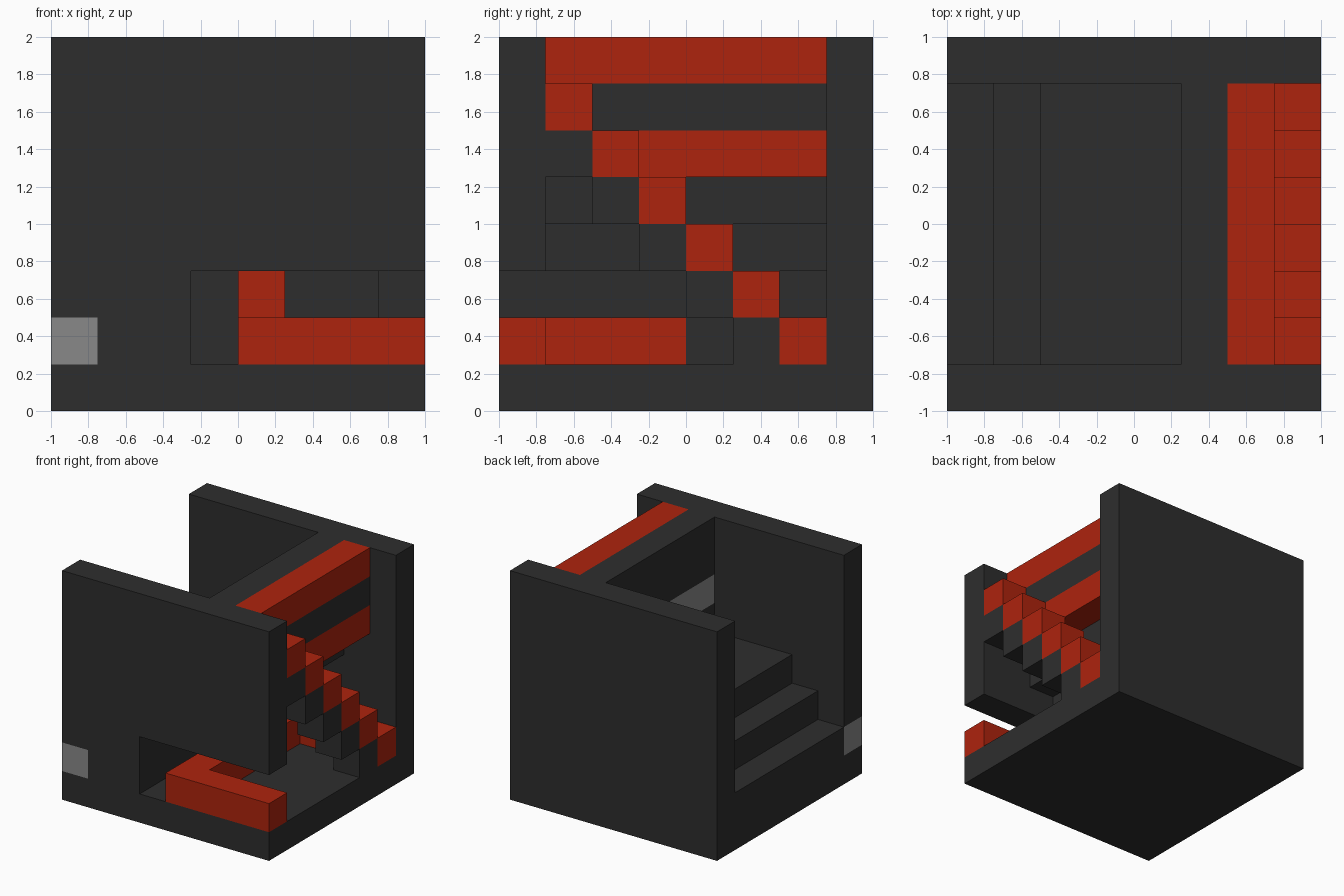
import bpy
import bmesh
from mathutils import Vector

if "Cube" in bpy.data.objects:
    bpy.data.objects.remove(bpy.data.objects["Cube"], do_unlink=True)

CELL = 0.25  # everything sits on an 8 x 8 x 8 grid of cells


def material(name, rgb):
    mat = bpy.data.materials.new(name)
    mat.use_nodes = True
    mat.diffuse_color = (*rgb, 1)
    mat.node_tree.nodes["Principled BSDF"].inputs["Base Color"].default_value = (*rgb, 1)
    return mat


charcoal = material("charcoal", (0.027, 0.027, 0.027))
red = material("red", (0.42, 0.017, 0.004))
grey = material("grey", (0.25, 0.25, 0.25))


def extrude(name, mat, profile, y0, y1):
    """Extrude an x-z outline, given in cells, from y0 to y1."""
    bm = bmesh.new()
    verts = [bm.verts.new((x * CELL - 1, y0 * CELL - 1, z * CELL)) for x, z in profile]
    face = bm.faces.new(verts)
    moved = bmesh.ops.extrude_face_region(bm, geom=[face])["geom"]
    bmesh.ops.translate(bm, vec=Vector((0, (y1 - y0) * CELL, 0)),
                        verts=[v for v in moved if isinstance(v, bmesh.types.BMVert)])
    bmesh.ops.recalc_face_normals(bm, faces=bm.faces)
    mesh = bpy.data.meshes.new(name)
    bm.to_mesh(mesh)
    bm.free()
    mesh.materials.append(mat)
    obj = bpy.data.objects.new(name, mesh)
    bpy.context.collection.objects.link(obj)
    return obj


def block(name, mat, x, y, z):
    """A box from cell ranges."""
    outline = [(x[0], z[0]), (x[1], z[0]), (x[1], z[1]), (x[0], z[1])]
    return extrude(name, mat, outline, *y)


# Floor and outer walls
block("floor", charcoal, (0, 8), (0, 8), (0, 1))
block("back_wall", charcoal, (0, 8), (7, 8), (1, 8))
extrude("front_wall", charcoal,
        [(1, 1), (3, 1), (3, 3), (8, 3), (8, 8), (0, 8), (0, 2), (1, 2)], 0, 1)
block("corner_block", grey, (0, 1), (0, 1), (1, 2))

# Wide steps up to the landing, with a room below it
extrude("steps_and_landing", charcoal,
        [(0, 1), (0, 2), (1, 2), (1, 3), (2, 3), (2, 4), (5, 4), (5, 3), (3, 3), (3, 1)], 1, 7)

# Inner wall with a grey course on one side and red beams on the other
inner = (1, 7)
block("inner_wall_lower", charcoal, (5, 6), inner, (4, 5))
block("inner_wall_panel", grey, (5, 6), inner, (5, 6))
extrude("inner_wall_upper", charcoal, [(5, 6), (7, 6), (7, 7), (6, 7), (6, 8), (5, 8)], *inner)
block("lower_beam", red, (6, 7), inner, (5, 6))
block("top_beam", red, (6, 7), inner, (7, 8))

# Narrow staircase with red steps and a dark block under each
for i in range(6):
    y = (6 - i, 7 - i)
    block(f"red_step_{i + 1}", red, (7, 8), y, (i + 1, i + 2))
    if i:
        block(f"step_support_{i}", charcoal, (7, 8), y, (i, i + 1))

# Red path over the floor, climbing over one dark block
block("path_front", red, (4, 8), (0, 1), (1, 2))
block("path_near", red, (4, 5), (1, 4), (1, 2))
block("path_hump_base", charcoal, (4, 5), (4, 5), (1, 2))
block("path_hump", red, (4, 5), (4, 5), (2, 3))
block("path_far", red, (4, 5), (5, 7), (1, 2))
block("path_back", red, (5, 7), (6, 7), (1, 2))
